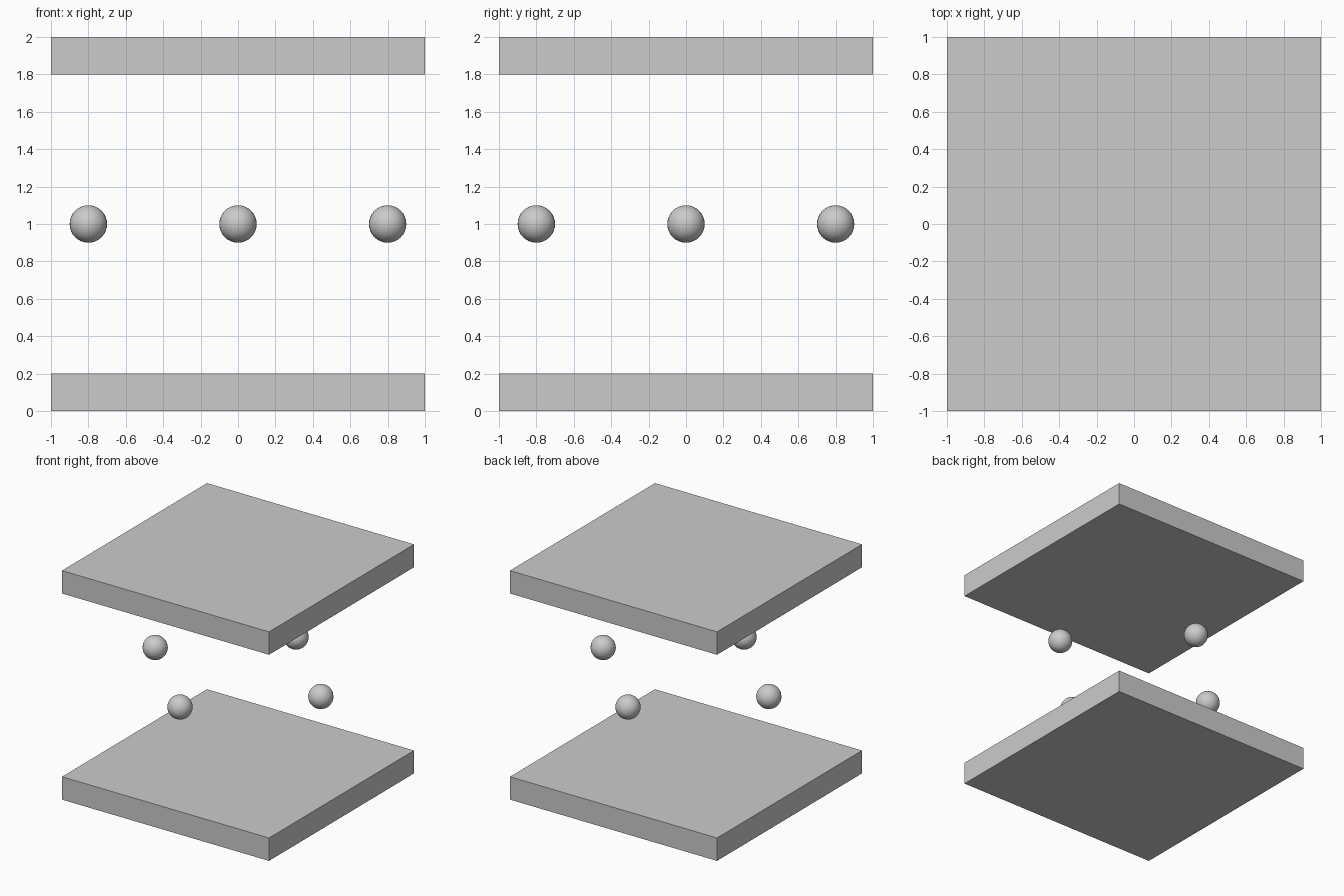
import bpy

if "Cube" in bpy.data.objects:
    bpy.data.objects.remove(bpy.data.objects["Cube"])


def slab(name, z):
    bpy.ops.mesh.primitive_cube_add(size=1, location=(0, 0, z))
    ob = bpy.context.object
    ob.name = name
    ob.scale = (2, 2, 0.2)
    bpy.ops.object.transform_apply(location=False, rotation=False, scale=True)


def ball(name, x, y):
    bpy.ops.mesh.primitive_uv_sphere_add(segments=32, ring_count=16, radius=0.1, location=(x, y, 1))
    bpy.context.object.name = name
    bpy.ops.object.shade_smooth_by_angle()


# Square plates at bottom and top
slab("bottom_plate", 0.1)
slab("top_plate", 1.9)

# Four floating balls, one near the middle of each side
for side, x, y in (("right", 0.8, 0), ("back", 0, 0.8), ("left", -0.8, 0), ("front", 0, -0.8)):
    ball(side + "_ball", x, y)
